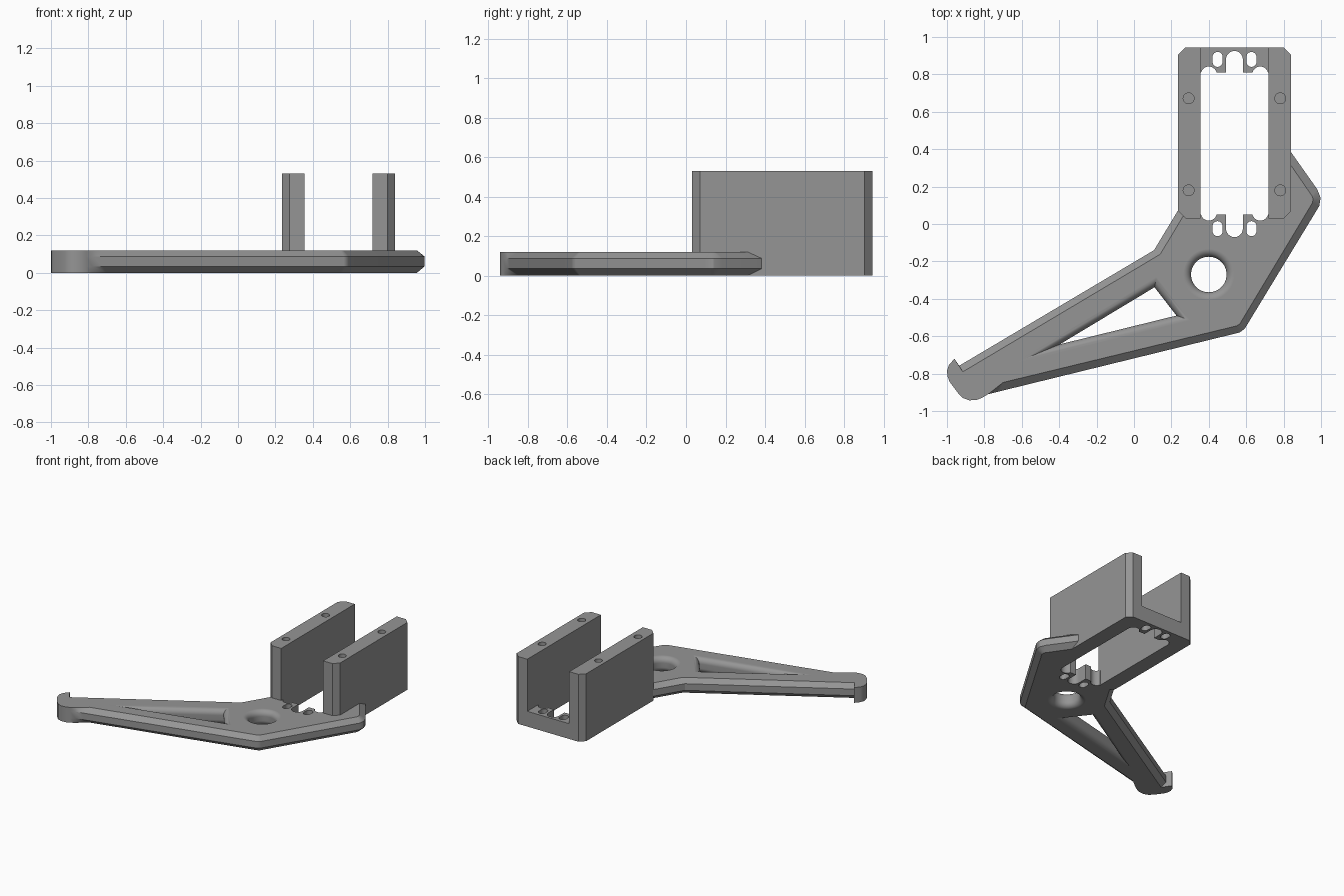
import bpy
import bmesh
from math import cos, sin, pi, radians

cube = bpy.data.objects.get("Cube")
if cube:
    bpy.data.objects.remove(cube, do_unlink=True)

grey = bpy.data.materials.new("plain grey")
grey.use_nodes = True
grey.diffuse_color = (0.3, 0.3, 0.3, 1)
grey.node_tree.nodes["Principled BSDF"].inputs["Base Color"].default_value = (0.3, 0.3, 0.3, 1)

THICK, TOP = 0.12, 0.53


def loft(name, layers):
    """Closed solid through (height, loop) layers of equal point count."""
    bm = bmesh.new()
    rings = [[bm.verts.new((x, y, z)) for x, y in loop] for z, loop in layers]
    n = len(rings[0])
    for low, high in zip(rings, rings[1:]):
        for i in range(n):
            j = (i + 1) % n
            bm.faces.new((low[i], low[j], high[j], high[i]))
    bm.faces.new(rings[0][::-1])
    bm.faces.new(rings[-1])
    bmesh.ops.remove_doubles(bm, verts=bm.verts, dist=1e-5)
    bmesh.ops.recalc_face_normals(bm, faces=bm.faces)
    mesh = bpy.data.meshes.new(name)
    bm.to_mesh(mesh)
    bm.free()
    mesh.materials.append(grey)
    obj = bpy.data.objects.new(name, mesh)
    bpy.context.collection.objects.link(obj)
    return obj


def rect(x0, x1, y0, y1):
    return [(x0, y0), (x1, y0), (x1, y1), (x0, y1)]


def capsule(cx, y0, y1, r, n=12):
    """Outline of a slot along y with round ends."""
    upper = [(cx + r * cos(pi * i / n), y1 - r + r * sin(pi * i / n)) for i in range(n + 1)]
    lower = [(cx - r * cos(pi * i / n), y0 + r - r * sin(pi * i / n)) for i in range(n + 1)]
    return upper + lower


def circle(cx, cy, r, n=48):
    return [(cx + r * cos(2 * pi * i / n), cy + r * sin(2 * pi * i / n)) for i in range(n)]


def combine(obj, other, operation="DIFFERENCE"):
    """Apply a boolean and remove the helper."""
    mod = obj.modifiers.new("cut", "BOOLEAN")
    mod.operation, mod.solver, mod.object = operation, "EXACT", other
    bpy.context.view_layer.objects.active = obj
    bpy.ops.object.modifier_apply(modifier=mod.name)
    bpy.data.objects.remove(other, do_unlink=True)


def rounded_cutter(name, loop, centre, inradius, fillet=0.042, steps=6):
    """Through cutter whose waist is narrow, leaving rounded rims."""
    def shrunk(d):
        s = 1 - d / inradius
        return [(centre[0] + (x - centre[0]) * s, centre[1] + (y - centre[1]) * s) for x, y in loop]
    arc = [(fillet * (1 - cos(a)), fillet * sin(a))
           for a in (pi / 2 * i / steps for i in range(steps + 1))]
    layers = [(-0.02, loop)]
    layers += [(h, shrunk(d)) for h, d in arc]
    layers += [(THICK - h, shrunk(d)) for h, d in reversed(arc)]
    layers += [(THICK + 0.02, loop)]
    return loft(name, layers)


# Mounting block with cropped corners and an open channel between two walls
X0, X1, Y0, Y1, C = 0.235, 0.84, 0.03, 0.945, 0.04
IN0, IN1 = 0.355, 0.72
outline = [(X0 + C, Y0), (X1 - C, Y0), (X1, Y0 + C), (X1, Y1 - C),
           (X1 - C, Y1), (X0 + C, Y1), (X0, Y1 - C), (X0, Y0 + C)]
bracket = loft("bracket", [(0, outline), (TOP, outline)])
combine(bracket, loft("channel_cutter", [(z, rect(IN0, IN1, -0.3, 1.3)) for z in (THICK, 1)]))

# Arm plate: pairs of (outer point, face point) give the chamfered sides
hook = [(-0.78, -0.91), (-0.81, -0.928), (-0.84, -0.94), (-0.88, -0.943), (-0.915, -0.93),
        (-0.94, -0.905), (-0.985, -0.845), (-0.997, -0.815), (-1.0, -0.785),
        (-0.99, -0.755), (-0.96, -0.72)]
sides = [((-0.935, -0.758), (-0.915, -0.79)), ((0.107, -0.14), (0.14, -0.162)),
         ((0.27, 0.13), (0.28, 0.07)), ((0.3, 0.3), (0.3, 0.3)),
         ((0.8, 0.44), (0.8, 0.37)), ((0.98, 0.185), (0.952, 0.15)),
         ((0.998, 0.14), (0.957, 0.135)), ((0.99, 0.095), (0.955, 0.115)),
         ((0.592, -0.56), (0.565, -0.535)), ((0.565, -0.58), (0.548, -0.545)),
         ((-0.72, -0.895), (-0.7, -0.847))]
outer = hook + [a for a, b in sides]
face = hook + [b for a, b in sides]
arm = loft("arm_plate", [(0, face), (0.035, outer), (THICK - 0.033, outer), (THICK, face)])
combine(bracket, arm, "UNION")

# Large floor opening with lobes, plus the small slots at each end
openings = [rect(IN0, IN1, 0.05, 0.81), capsule(0.537, -0.07, 0.925, 0.045)]
for cx in (0.4, 0.675):
    openings.append(capsule(cx, 0.018, 0.842, 0.043))
for cx in (0.447, 0.628):
    openings += [capsule(cx, 0.84, 0.92, 0.027), capsule(cx, -0.065, 0.015, 0.027)]
for loop in openings:
    combine(bracket, loft("floor_cutter", [(-0.1, loop), (0.3, loop)]))

# Blind screw holes in the wall tops
for cx in (0.292, 0.782):
    for cy in (0.18, 0.672):
        loop = circle(cx, cy, 0.029, 24)
        combine(bracket, loft("screw_cutter", [(0.3, loop), (0.7, loop)]))

# Round eye and triangular window, both with rounded rims
combine(bracket, rounded_cutter("eye_cutter", circle(0.4, -0.27, 0.137), (0.4, -0.27), 0.137))
tri = [(0.12, -0.283), (-0.655, -0.75), (0.3, -0.515)]
lens = [((tri[i - 1][0] - tri[i - 2][0]) ** 2 + (tri[i - 1][1] - tri[i - 2][1]) ** 2) ** 0.5
        for i in range(3)]
mid = [sum(l * p[k] for l, p in zip(lens, tri)) / sum(lens) for k in (0, 1)]
area = abs((tri[1][0] - tri[0][0]) * (tri[2][1] - tri[0][1])
           - (tri[2][0] - tri[0][0]) * (tri[1][1] - tri[0][1])) / 2
combine(bracket, rounded_cutter("window_cutter", tri, mid, 2 * area / sum(lens)))

# Smooth the round rims, keep the flats flat
bpy.ops.object.select_all(action="DESELECT")
bracket.select_set(True)
bpy.context.view_layer.objects.active = bracket
bpy.ops.object.shade_smooth_by_angle(angle=radians(28))
weighted = bracket.modifiers.new("clean_shading", "WEIGHTED_NORMAL")
weighted.keep_sharp = True
